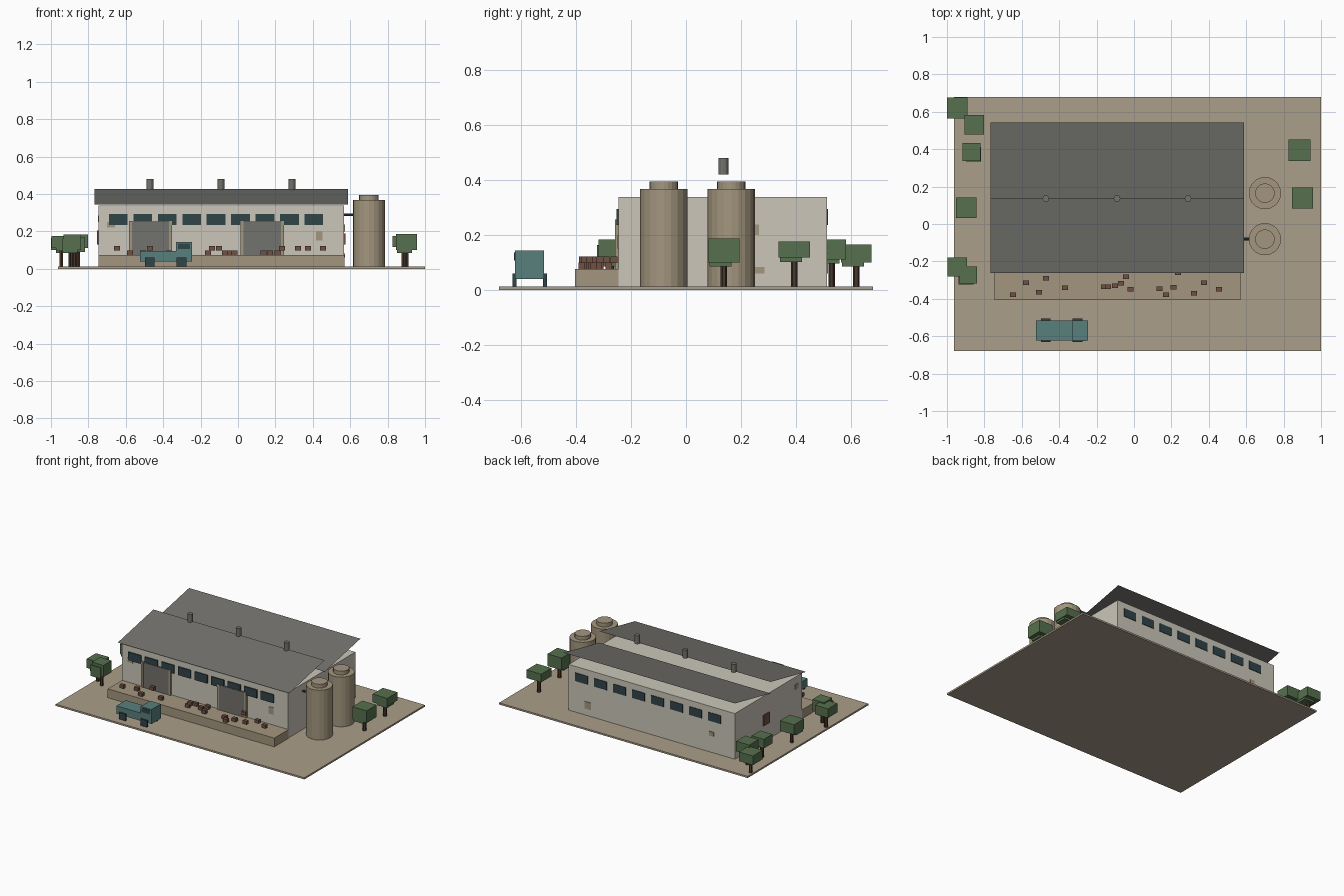
import bpy, bmesh, math
from mathutils import Matrix, Vector

if "Cube" in bpy.data.objects:
    bpy.data.objects.remove(bpy.data.objects["Cube"])


def material(name, rgb):
    m = bpy.data.materials.new(name)
    m.diffuse_color = (*rgb, 1)
    m.use_nodes = True
    m.node_tree.nodes["Principled BSDF"].inputs["Base Color"].default_value = m.diffuse_color
    return m


GROUND = material("yard_tan", (.40, .342, .254))
WALL = material("wall_cream", (.597, .565, .491))
ROOF = material("roof_grey", (.171, .168, .153))
SILO = material("silo_tan", (.366, .305, .209))
TEAL = material("truck_teal", (.098, .216, .202))
GREEN = material("leaf_green", (.093, .162, .076))
CRATE = material("crate_brown", (.162, .08, .058))
GLASS = material("window_dark", (.03, .058, .065))
TRUNK = material("trunk_brown", (.069, .04, .025))


def finish(name, bm, mat):
    me = bpy.data.meshes.new(name)
    bm.to_mesh(me)
    bm.free()
    me.materials.append(mat)
    ob = bpy.data.objects.new(name, me)
    bpy.context.collection.objects.link(ob)
    return ob


def boxes(name, mat, *spans):
    """One object made of boxes, each given as x0, x1, y0, y1, z0, z1."""
    bm = bmesh.new()
    for x0, x1, y0, y1, z0, z1 in spans:
        centre = Vector((x0 + x1, y0 + y1, z0 + z1)) / 2
        size = Matrix.Diagonal((x1 - x0, y1 - y0, z1 - z0, 1))
        bmesh.ops.create_cube(bm, size=1, matrix=Matrix.Translation(centre) @ size)
    return finish(name, bm, mat)


def cylinder(name, mat, x, y, z0, z1, r, sides=20):
    bm = bmesh.new()
    bmesh.ops.create_cone(bm, cap_ends=True, segments=sides, radius1=r, radius2=r,
                          depth=z1 - z0, matrix=Matrix.Translation((x, y, (z0 + z1) / 2)))
    return finish(name, bm, mat)


G = .012                                   # top of the yard slab
X0, X1, Y0, Y1 = -.745, .567, -.245, .513  # hall walls

# Yard, hall and loading dock
boxes("yard", GROUND, (-.963, 1, -.68, .68, 0, G))
boxes("hall_walls", WALL, (X0, X1, Y0, Y1, G, .338))
boxes("loading_dock", SILO, (X0, .57, -.405, Y0, G, .075))

# Two sloping single-sheet roofs, open at their high edge
for i, y in enumerate((-.262, .14)):
    bm = bmesh.new()
    bm.faces.new([bm.verts.new(p) for p in ((-.766, y, .345), (.587, y, .345),
                                            (.587, y + .402, .427), (-.766, y + .402, .427))])
    finish(f"roof_sheet_{i + 1}", bm, ROOF)

# Roof vents
for i in range(3):
    cylinder(f"roof_vent_{i + 1}", ROOF, -.471 + .38 * i, .136, .42, .48, .018, 12)

# Window strips, front and back
boxes("front_windows", GLASS, *[(x, x + .1, Y0 - .008, Y0 + .002, .235, .294)
                                for x in (-.69 + .1307 * i for i in range(9))])
boxes("back_windows", GLASS, *[(x, x + .1, Y1 - .002, Y1 + .004, .235, .294)
                               for x in (-.635 + .15 * i for i in range(8))])

# Loading doors with posts
for i, x in enumerate((-.575, .022)):
    w = .215
    boxes(f"loading_door_{i + 1}", ROOF, (x, x + w, Y0 - .011, Y0, .075, .253))
    boxes(f"door_posts_{i + 1}", SILO,
          *[(p - .008, p + .008, Y0 - .014, Y0, .075, .256) for p in (x, x + w)])

# Repair patches on the walls and small side hatches
boxes("wall_patches", SILO,
      (.417, .453, Y0 - .004, Y0, .15, .2), (-.70, -.657, Y0 - .004, Y0, .22, .25),
      (.39, .44, Y1, Y1 + .004, .06, .11), (-.58, -.545, Y1, Y1 + .004, .13, .16),
      (X1, X1 + .004, .235, .265, .2, .237), (X1, X1 + .004, .235, .285, .06, .083),
      (X0 - .004, X0, -.2, -.165, .25, .285))
boxes("side_hatches", CRATE, (X0 - .009, X0, .13, .195, .13, .205),
      (X1, X1 + .009, .13, .195, .13, .19))

# Silos and feed pipe
for i, y in enumerate((-.081, .165)):
    cylinder(f"silo_{i + 1}", SILO, .7, y, G, .367, .086, 20)
    cylinder(f"silo_cap_{i + 1}", SILO, .7, y, .367, .394, .052, 20)
pipe = cylinder("feed_pipe", GLASS, 0, 0, -.035, .035, .007, 8)
pipe.matrix_world = Matrix.Translation((.595, -.08, .288)) @ Matrix.Rotation(math.pi / 2, 4, 'Y')

# Crates on the dock: x, y, raised or not
crates = [(-.647, -.377, 1), (-.578, -.313, 0), (-.508, -.366, 0), (-.471, -.291, 1),
          (-.369, -.34, 0), (-.16, -.335, 0), (-.139, -.335, 1), (-.102, -.33, 1),
          (-.07, -.318, 0), (-.043, -.281, 0), (-.02, -.35, 0), (.137, -.345, 0),
          (.17, -.379, 0), (.21, -.337, 0), (.235, -.262, 1), (.32, -.371, 1),
          (.375, -.313, 1), (.455, -.35, 1)]
boxes("crates", CRATE, *[(x - .016, x + .016, y - .012, y + .012, z, z + .024)
                         for x, y, up in crates for z in (.075 + .023 * up,)])

# Truck
boxes("truck_body", TEAL, (-.524, -.33, -.623, -.517, .04, .096))
boxes("truck_cab", TEAL, (-.332, -.247, -.623, -.517, .04, .143))
boxes("truck_cab_window", GLASS, (-.322, -.257, -.626, -.622, .106, .136))
boxes("truck_wheels", GLASS, *[(x - .026, x + .026, y - .007, y + .007, G, .06)
                               for x in (-.472, -.302) for y in (-.625, -.513)])

# Trees: canopy centre, half width, bottom and top, side of the smaller lower clump
trees = [(-.945, .62, .055, .1, .165, 1), (-.855, .53, .052, .11, .183, -1),
         (-.87, .385, .048, .105, .17, 1), (-.897, .087, .056, .1, .172, -1),
         (-.945, -.23, .052, .11, .175, 1), (-.886, -.272, .046, .1, .183, -1),
         (.885, .394, .058, .117, .175, 1), (.902, .138, .056, .1, .187, -1)]
for i, (x, y, r, z0, z1, s) in enumerate(trees):
    boxes(f"tree_canopy_{i + 1}", GREEN, (x - r, x + r, y - r, y + r, z0, z1),
          (x + .012 * s - .04, x + .012 * s + .04, y - .012 - .04, y - .012 + .04,
           z0 - .015, z1 - .02))
    cylinder(f"tree_trunk_{i + 1}", TRUNK, x, y, G, z0 + .01, .012, 6)
